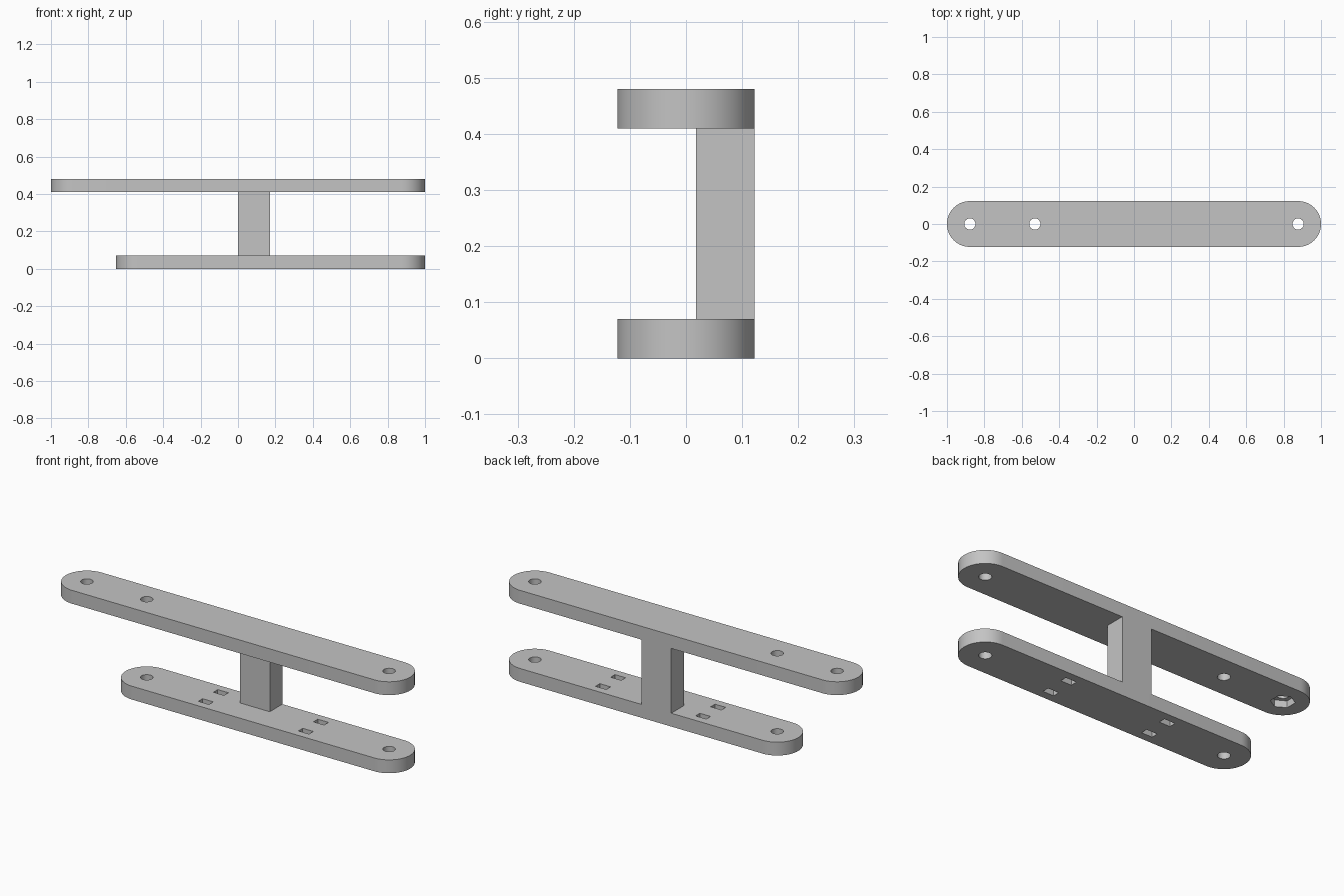
import bpy
import bmesh
from math import cos, sin, pi, radians

cube = bpy.data.objects.get("Cube")
if cube:
    bpy.data.objects.remove(cube, do_unlink=True)

R = 0.1225              # bar half width and end radius
T = 0.07                # bar thickness
TOP = 0.41              # underside of the upper bar
RIGHT, SHORT = 1 - R, -0.53   # pivot positions along x

grey = bpy.data.materials.new("plain_grey")
grey.use_nodes = True
colour = (0.55, 0.55, 0.55, 1)
grey.diffuse_color = colour
grey.node_tree.nodes["Principled BSDF"].inputs["Base Color"].default_value = colour


def prism(name, outline, z0, z1):
    """Extrude a closed outline from z0 to z1."""
    bm = bmesh.new()
    face = bm.faces.new([bm.verts.new((x, y, z0)) for x, y in outline])
    new = bmesh.ops.extrude_face_region(bm, geom=[face])["geom"]
    verts = [v for v in new if isinstance(v, bmesh.types.BMVert)]
    bmesh.ops.translate(bm, verts=verts, vec=(0, 0, z1 - z0))
    bmesh.ops.recalc_face_normals(bm, faces=bm.faces)
    mesh = bpy.data.meshes.new(name)
    bm.to_mesh(mesh)
    bm.free()
    mesh.materials.append(grey)
    obj = bpy.data.objects.new(name, mesh)
    bpy.context.collection.objects.link(obj)
    return obj


def arc(cx, radius, start, sweep, n):
    return [(cx + radius * cos(start + sweep * i / n),
             radius * sin(start + sweep * i / n)) for i in range(n + 1)]


def circle(cx, radius, n, start=0):
    return arc(cx, radius, start, 2 * pi, n)[:-1]


def rect(x0, x1, y0, y1):
    return [(x0, y0), (x1, y0), (x1, y1), (x0, y1)]


def bar(name, left, z):
    outline = arc(RIGHT, R, -pi / 2, pi, 32) + arc(left, R, pi / 2, pi, 32)
    return prism(name, outline, z, z + T)


def cut(obj, outline, z0, z1):
    """Subtract a prism from the object and discard the cutter."""
    cutter = prism("cutter", outline, z0, z1)
    cutter.hide_render = True
    mod = obj.modifiers.new("cut", 'BOOLEAN')
    mod.operation = 'DIFFERENCE'
    mod.solver = 'EXACT'
    mod.object = cutter
    bpy.context.view_layer.objects.active = obj
    bpy.ops.object.modifier_apply(modifier=mod.name)
    bpy.data.objects.remove(cutter, do_unlink=True)


# Upper bar: three pivot holes and a hexagonal nut pocket underneath
upper = bar("upper_bar", -RIGHT, TOP)
for x in (-RIGHT, SHORT, RIGHT):
    cut(upper, circle(x, 0.03, 32), TOP - 0.1, TOP + T + 0.1)
cut(upper, circle(-RIGHT, 0.057, 6, pi / 6), TOP - 0.1, TOP + 0.035)

# Lower bar: two pivot holes and four through slots
lower = bar("lower_bar", SHORT, 0)
for x in (SHORT, RIGHT):
    cut(lower, circle(x, 0.03, 32), -0.1, T + 0.1)
for x in (-0.143, 0.438):
    for y in (-0.0625, 0.0625):
        cut(lower, rect(x - 0.031, x + 0.031, y - 0.018, y + 0.018), -0.1, T + 0.1)

# Post joining the bars, flush with their back edge
post = prism("connecting_post", rect(0, 0.172, 0.018, R), T, TOP)

# Smooth the round ends and holes, keep edges sharp
for obj in (upper, lower, post):
    bpy.ops.object.select_all(action='DESELECT')
    obj.select_set(True)
    bpy.context.view_layer.objects.active = obj
    bpy.ops.object.shade_smooth_by_angle(angle=radians(30))
